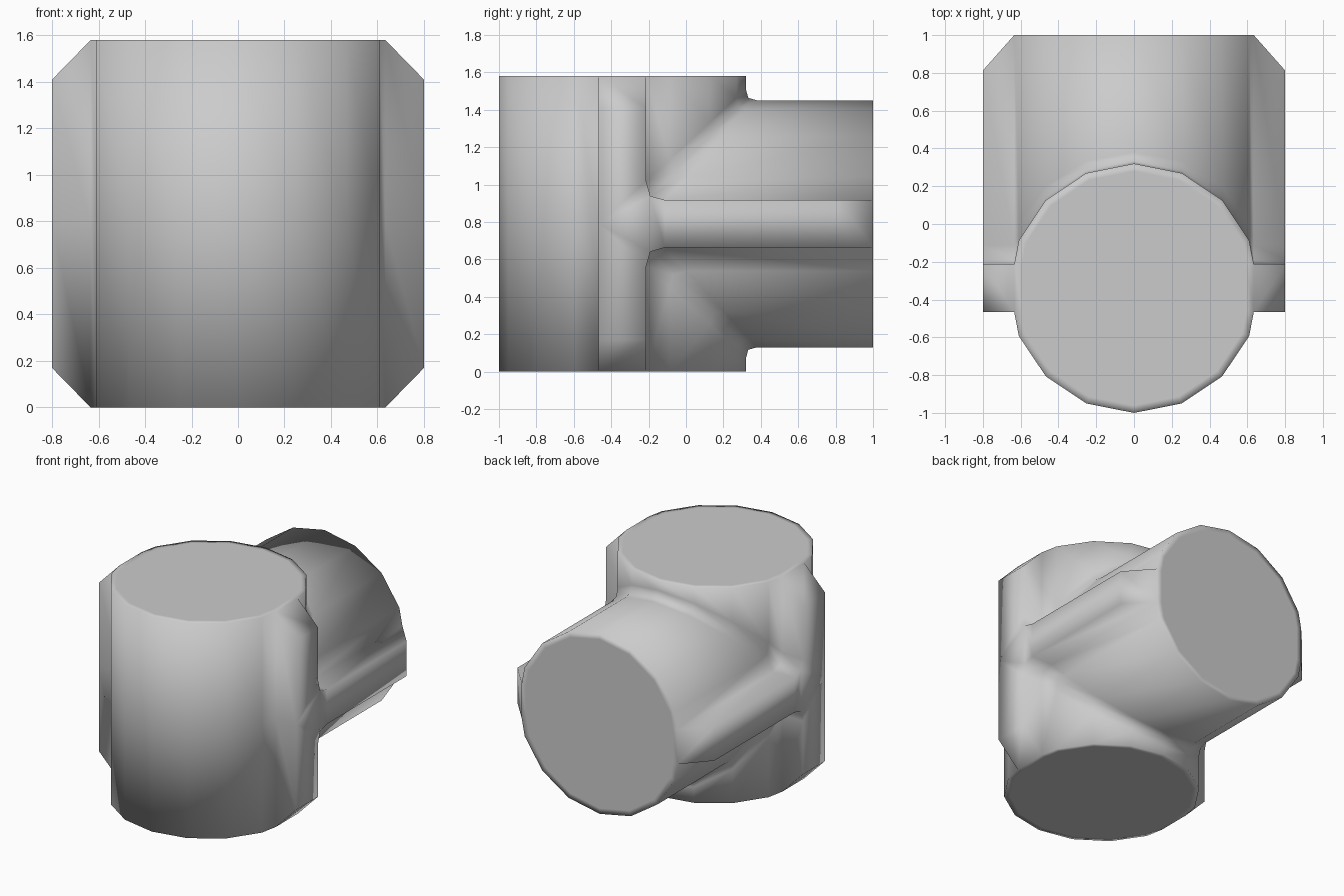
import bpy, bmesh, math

if "Cube" in bpy.data.objects:
    bpy.data.objects.remove(bpy.data.objects["Cube"])

R, YC, ZC = 0.66, -0.34, 0.79      # pipe radius and axis positions
RIB_W, RIB_X, RIB_IN = 0.127, 0.80, 0.634
H, YEND, CH = 1.58, 1.0, 0.17      # height, branch end, rib end chamfer

# half of the cross-section: (x, u) from right rib over the round to left rib
arc = [(R * math.cos(math.radians(a)), R * math.sin(math.radians(a)))
       for a in (22.5, 45, 67.5)]
right = [(RIB_X, RIB_W), (RIB_IN, RIB_W)] + arc
half = right + [(0, R)] + [(-x, u) for x, u in reversed(right)]

bm = bmesh.new()


def face(points):
    return bm.faces.new([bm.verts.new(p) for p in points])


def loft(columns):
    for a, b in zip(columns, columns[1:]):
        for i in range(len(a) - 1):
            face([a[i], b[i], b[i + 1], a[i + 1]])


def elbow(x, u, s):
    """Path from the end of the upright pipe, through the fillet, along the branch."""
    c = CH if abs(x) > 0.7 else 0
    d = 0.11 - 0.05 * u / R
    y, h = YC + u, u
    pts = [(y, ZC - c), (y, h + d), (y + d * 0.22, h + d * 0.22),
           (y + d, h), (YEND - c * 1.1, h)]
    return [(x, py, ZC + s * pz) for py, pz in pts]


def front(x, u):
    c = CH if abs(x) > 0.7 else 0
    return [(x, YC - u, z) for z in (c, ZC, H - c)]


# front wall and the two filleted halves of the tee
loft([front(x, u) for x, u in half])
for s in (1, -1):
    loft([elbow(x, u, s) for x, u in half])

# flat rib faces and their chamfered ends
for sx in (1, -1):
    X, I = sx * RIB_X, sx * RIB_IN
    up, lo = elbow(X, RIB_W, 1), elbow(X, RIB_W, -1)
    f = front(X, RIB_W)
    face([f[0], f[1], up[2], lo[2], lo[1], lo[0]])
    face([f[1], f[2], up[0], up[1], up[2]])
    face([lo[2], up[2], up[3], up[4], lo[4], lo[3]])
    for e, z, k in ((up, H, 2), (lo, 0, 0)):
        face([e[0], f[k], (I, YC - RIB_W, z), (I, YC + RIB_W, z)])
    face([up[4], lo[4], (I, YEND, ZC - RIB_W), (I, YEND, ZC + RIB_W)])

# flat end caps
inner = half[1:-1]
ring = inner + [(x, -u) for x, u in reversed(inner)]
caps = [face([(x, YC + u, 0) for x, u in ring]),
        face([(x, YC + u, H) for x, u in ring]),
        face([(x, YEND, ZC + u) for x, u in ring])]

bmesh.ops.remove_doubles(bm, verts=bm.verts, dist=0.0005)
bmesh.ops.recalc_face_normals(bm, faces=bm.faces)
bmesh.ops.inset_individual(bm, faces=[f for f in caps if f.is_valid], thickness=0.04)
bmesh.ops.triangulate(bm, faces=[f for f in bm.faces if 4 < len(f.verts) < 10])
for f in bm.faces:
    f.smooth = True

mesh = bpy.data.meshes.new("pipe_tee")
bm.to_mesh(mesh)
bm.free()
bpy.context.collection.objects.link(bpy.data.objects.new("pipe_tee", mesh))
